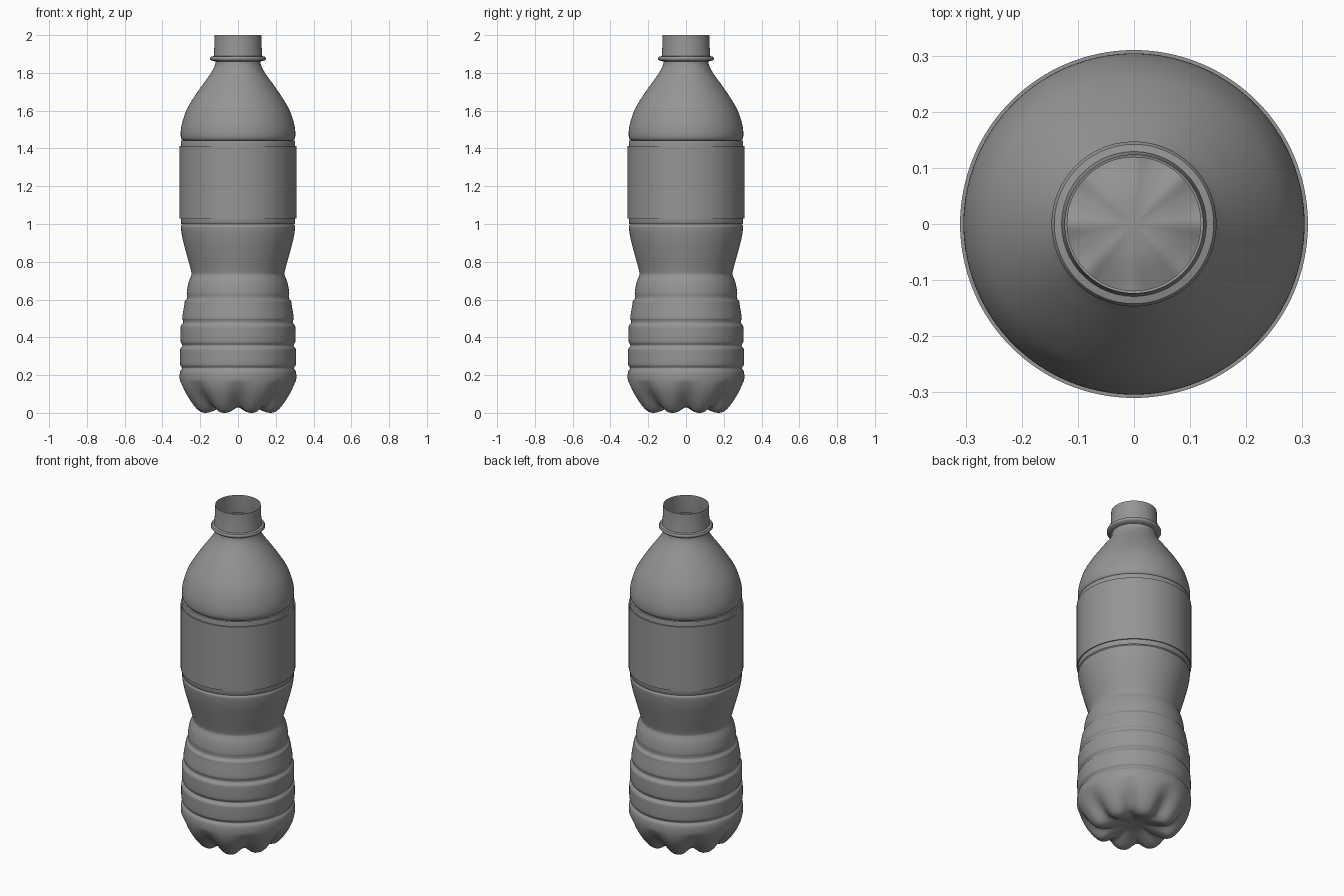
import bpy, bmesh, math

if "Cube" in bpy.data.objects:
    bpy.data.objects.remove(bpy.data.objects["Cube"], do_unlink=True)

SEGMENTS = 128
FEET = 8


def make_material(name, value):
    mat = bpy.data.materials.new(name)
    mat.use_nodes = True
    colour = (value, value, value, 1)
    mat.diffuse_color = colour
    mat.node_tree.nodes["Principled BSDF"].inputs["Base Color"].default_value = colour
    return mat


def smooth_profile(points, steps=4):
    """Catmull-Rom curve through (radius, height) points."""
    padded = [points[0]] + points + [points[-1]]
    out = []
    for a, b, c, d in zip(padded, padded[1:], padded[2:], padded[3:]):
        for i in range(steps):
            t = i / steps
            out.append(tuple(
                0.5 * (2 * q + (s - p) * t + (2 * p - 5 * q + 4 * s - w) * t**2
                       + (3 * q - p - 3 * s + w) * t**3)
                for p, q, s, w in zip(a, b, c, d)))
    return out + [points[-1]]


def lathe(name, profile, mat, shape=lambda r, z, a: (r, z)):
    """Revolve a profile; shape may bend each point by its angle."""
    bm = bmesh.new()
    rings = []
    for r, z in profile:
        if r < 1e-5:
            rings.append([bm.verts.new((0, 0, z))] * SEGMENTS)
            continue
        ring = []
        for i in range(SEGMENTS):
            a = math.tau * i / SEGMENTS
            rr, zz = shape(r, z, a)
            ring.append(bm.verts.new((rr * math.cos(a), rr * math.sin(a), zz)))
        rings.append(ring)
    for low, high in zip(rings, rings[1:]):
        for i in range(SEGMENTS):
            j = (i + 1) % SEGMENTS
            bm.faces.new(dict.fromkeys((low[i], low[j], high[j], high[i])))
    mesh = bpy.data.meshes.new(name)
    bm.to_mesh(mesh)
    bm.free()
    obj = bpy.data.objects.new(name, mesh)
    bpy.context.collection.objects.link(obj)
    mesh.materials.append(mat)
    bpy.ops.object.select_all(action="DESELECT")
    obj.select_set(True)
    bpy.context.view_layer.objects.active = obj
    bpy.ops.object.shade_smooth_by_angle(angle=math.radians(40))
    return obj


def footed(r, z, a):
    """Radial grooves between the feet, fading out up the wall and at the centre."""
    groove = ((1 + math.cos(FEET * a)) / 2) ** 1.5
    fade = max(0, 1 - z / 0.17) ** 0.8 * min(1, r / 0.18) ** 2
    return r - 0.025 * groove * fade, z + 0.03 * groove * fade


def rib(low, high, radius, lower_radius=None):
    """One rounded band with a tight groove above it."""
    lower = lower_radius or radius
    return [(lower - 0.003, low + 0.014), (lower, low + 0.03),
            (radius, high - 0.03), (radius - 0.003, high - 0.014),
            (radius - 0.013, high)]


grey = make_material("grey plastic", 0.3)

# Body: domed base, feet, ribbed grip, waist, label panel and shoulder
base = [(0, 0.045), (0.06, 0.04), (0.12, 0.02), (0.165, 0.004), (0.195, 0.001),
        (0.225, 0.016), (0.258, 0.055), (0.288, 0.105), (0.304, 0.15), (0.309, 0.19)]
ribs = [(0.306, 0.22), (0.296, 0.236)]
ribs += rib(0.236, 0.356, 0.307) + rib(0.356, 0.476, 0.304)
ribs += rib(0.476, 0.605, 0.284, 0.295)
grip = [(0.27, 0.62), (0.271, 0.64), (0.262, 0.69), (0.248, 0.725), (0.246, 0.74),
        (0.254, 0.775), (0.275, 0.85), (0.293, 0.92), (0.302, 0.975), (0.3, 0.992),
        (0.29, 1.003), (0.3, 1.016), (0.303, 1.03)]
shoulder = [(0.303, 1.41), (0.3, 1.428), (0.29, 1.44), (0.3, 1.452), (0.304, 1.48),
            (0.297, 1.53), (0.274, 1.6), (0.234, 1.67), (0.186, 1.74), (0.146, 1.795),
            (0.124, 1.835), (0.119, 1.86)]
body = lathe("bottle_body", smooth_profile(base + ribs + grip + shoulder), grey, footed)

# Neck: flat collar ring below an open, straight mouth
neck = [(0.119, 1.86), (0.142, 1.866), (0.147, 1.872), (0.147, 1.879), (0.142, 1.886),
        (0.129, 1.889), (0.127, 1.9), (0.123, 2.0)]
lathe("neck_collar", neck, grey)

# Label: thin open sleeve around the straight panel
lathe("label_sleeve", [(0.304, 1.03), (0.31, 1.03), (0.31, 1.412), (0.304, 1.412)], grey)
